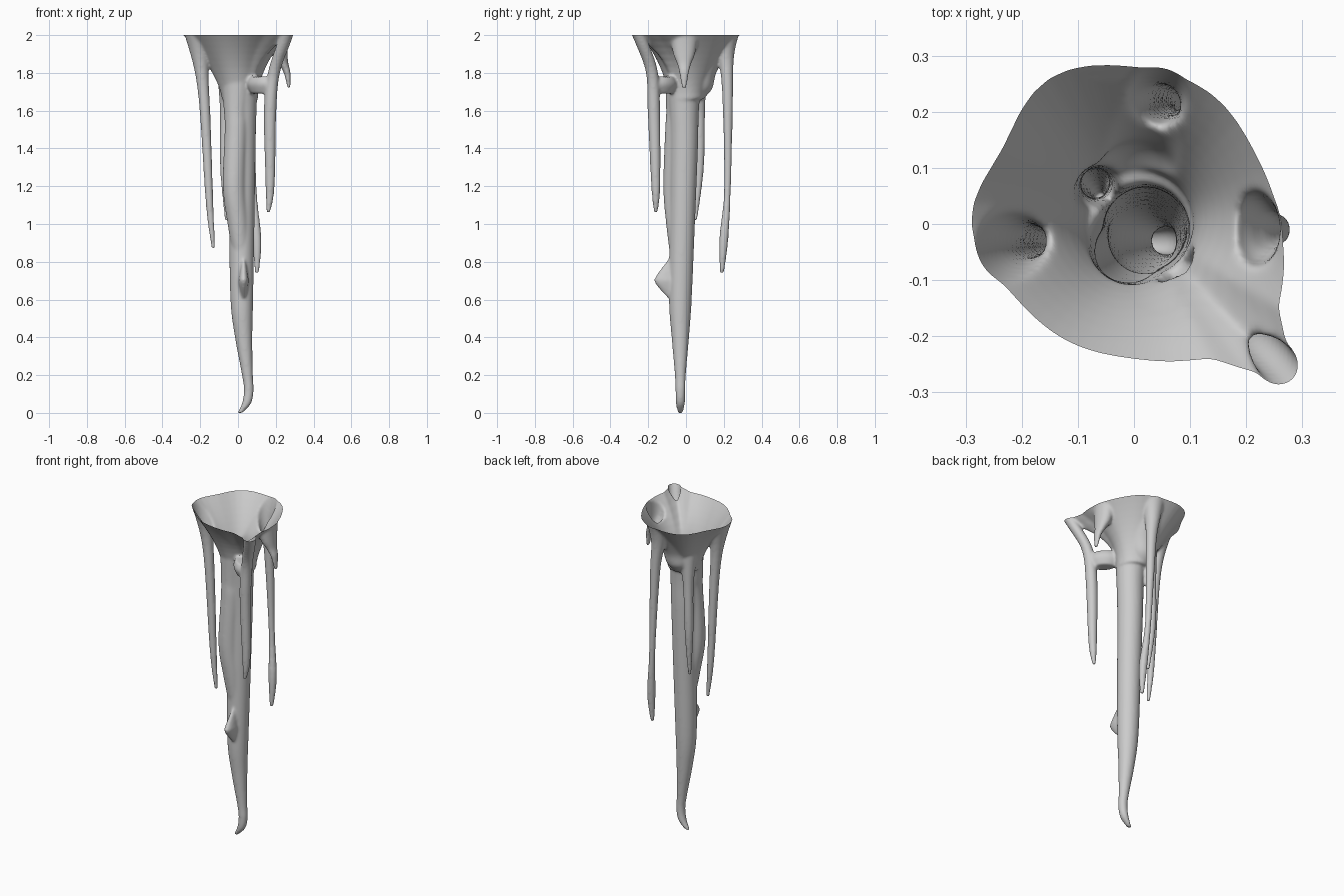
import bpy
import bmesh
from math import sin, cos, tau, radians
from mathutils import Vector

cube = bpy.data.objects.get("Cube")
if cube:
    bpy.data.objects.remove(cube, do_unlink=True)

SIDES = 48
STEPS = 6
RIM_HEIGHT = 2
NECK_HEIGHT = 1.66
NECK_RADIUS = .095
SPIKE_ANGLE = radians(-45)
bm = bmesh.new()


def spline_point(a, b, c, d, t):
    """Smooth blend from b to c, guided by the neighbours a and d."""
    return b + (c - a + (a * 2 - b * 5 + c * 4 - d
                         + (b * 3 - a - c * 3 + d) * t) * t) * t / 2


def loft(rings):
    """Skin a stack of equal-length point rings and cap both ends."""
    loops = [[bm.verts.new(point) for point in ring] for ring in rings]
    for upper, lower in zip(loops, loops[1:]):
        for i in range(SIDES):
            j = (i + 1) % SIDES
            bm.faces.new((upper[i], upper[j], lower[j], lower[i]))
    bm.faces.new(loops[0])
    bm.faces.new(loops[-1])


def ellipse(centre, long_radius, short_radius, turn):
    ring = []
    for i in range(SIDES):
        angle = tau * i / SIDES
        u = long_radius * cos(angle)
        v = short_radius * sin(angle)
        ring.append(centre + Vector((u * cos(turn) - v * sin(turn),
                                     u * sin(turn) + v * cos(turn), 0)))
    return ring


def strand(stations, flare=0, flat=1, turn=0):
    """Hang a tapered strand through stations of x, y, z and radius.

    It widens by the flare factor towards the rim height."""
    keys = [Vector(station) for station in stations]
    keys = [keys[0]] + keys + [keys[-1]]
    path = [spline_point(*keys[k:k + 4], step / STEPS)
            for k in range(len(keys) - 3) for step in range(STEPS)]
    path.append(keys[-1])
    rings = []
    for point in path:
        rise = max(0, (point.z - NECK_HEIGHT) / (RIM_HEIGHT - NECK_HEIGHT))
        radius = point.w * (1 + flare * rise ** 3)
        rings.append(ellipse(point.xyz, radius, radius * flat, radians(turn)))
    loft(rings)


def rim_radius(angle):
    """Uneven rim from evenly spaced radii, plus a narrow spike."""
    radii = [.26, .25, .27, .28, .3, .27, .29, .25, .24, .24, .27, .29]
    count = len(radii)
    position = angle / tau * count
    k = int(position)
    near = [radii[(k + offset) % count] for offset in (-1, 0, 1, 2)]
    spike = .1 * max(0, cos(angle - SPIKE_ANGLE)) ** 80
    return spline_point(*near, position - k) + spike


# Flared funnel: the uneven rim narrows into a round neck,
# cutting in deeper below the spike
funnel = []
for level in range(13):
    rise = 1.2 - level / 10
    ring = []
    for i in range(SIDES):
        angle = tau * i / SIDES
        undercut = max(0, cos(angle - SPIKE_ANGLE)) ** 4
        blend = max(0, rise) ** (1.6 + undercut)
        radius = NECK_RADIUS + (rim_radius(angle) - NECK_RADIUS) * blend
        height = NECK_HEIGHT + (RIM_HEIGHT - NECK_HEIGHT) * rise
        ring.append(Vector((radius * cos(angle) + .01 * (1 - rise),
                            radius * sin(angle), height)))
    funnel.append(ring)
loft(funnel)

# Bulge on the back of the neck
strand([(.01, .12, 1.92, .1), (.01, .08, 1.8, .08), (0, .07, 1.72, .07),
        (0, .06, 1.67, .04)])

# Main column with a curled tip
strand([(.01, -.01, 1.8, .095), (.02, -.01, 1.6, .078),
        (.02, -.01, 1.4, .073), (.02, -.02, 1, .067), (.02, -.03, .6, .06),
        (.03, -.03, .4, .046), (.05, -.03, .2, .029),
        (.057, -.03, .12, .026), (.045, -.03, .05, .024),
        (.01, -.03, 0, .014)])

# Ridge running down the side of the column
strand([(0, -.02, 1.8, .09), (-.01, -.04, 1.6, .065), (-.01, -.05, 1.5, .06),
        (-.02, -.06, 1.2, .06), (0, -.05, 1, .055),
        (.02, -.04, .8, .04)])

# Small knob on the front of the column
strand([(.03, -.07, .82, .02), (.03, -.1, .73, .055),
        (.03, -.1, .69, .065), (.03, -.07, .61, .03)], flat=.4, turn=90)

# Right drip
strand([(-.2, -.03, 2.06, .03), (-.2, -.03, 1.9, .034),
        (-.175, -.03, 1.6, .028), (-.15, -.03, 1.1, .02),
        (-.13, -.03, .87, .01)], flare=1.5)

# Front left strut, running from the rim spike down into a drip
strand([(.28, -.28, 2.06, .035), (.24, -.23, 1.95, .035),
        (.19, -.18, 1.8, .032), (.17, -.17, 1.6, .033),
        (.17, -.16, 1.2, .024), (.16, -.16, 1.06, .01)])

# Bridge joining the strut to the neck
strand([(.12, -.12, 1.69, .06), (.12, -.12, 1.74, .09),
        (.12, -.12, 1.78, .07)], flat=.6, turn=-45)

# Back drip with a swollen end
strand([(.04, .21, 2.06, .035), (.04, .21, 1.9, .034), (.06, .22, 1.7, .029),
        (.08, .22, 1.2, .018), (.1, .2, .92, .024),
        (.1, .19, .74, .011)], flare=1)

# Inner back drip
strand([(-.05, .05, 1.8, .06), (-.065, .07, 1.6, .031),
        (-.07, .07, 1.3, .025), (-.06, .05, 1.02, .01)])

# Short hook on the left side
strand([(.2, -.01, 2.06, .05), (.22, -.01, 1.91, .05), (.24, -.01, 1.85, .035),
        (.26, -.01, 1.8, .025), (.27, -.01, 1.72, .012)],
       flare=.5, flat=.7, turn=90)

bmesh.ops.recalc_face_normals(bm, faces=bm.faces)
mesh = bpy.data.meshes.new("stalactite")
bm.to_mesh(mesh)
bm.free()
stalactite = bpy.data.objects.new("stalactite", mesh)
bpy.context.collection.objects.link(stalactite)

# Melt the parts into one skin
remesh = stalactite.modifiers.new("merge", 'REMESH')
remesh.mode = 'VOXEL'
remesh.voxel_size = .007
soften = stalactite.modifiers.new("soften", 'SMOOTH')
soften.factor = .5
soften.iterations = 10
graph = bpy.context.evaluated_depsgraph_get()
skin = bpy.data.meshes.new_from_object(stalactite.evaluated_get(graph))
stalactite.modifiers.clear()
stalactite.data = skin

# Slice the top off, leaving a hollow open shell
bm = bmesh.new()
bm.from_mesh(skin)
bmesh.ops.bisect_plane(bm, geom=bm.verts[:] + bm.edges[:] + bm.faces[:],
                       plane_co=(0, 0, RIM_HEIGHT), plane_no=(0, 0, 1),
                       clear_outer=True)
for face in bm.faces:
    face.smooth = True
bm.to_mesh(skin)
bm.free()

# Pale grey stone
stone = bpy.data.materials.new("pale_stone")
stone.use_nodes = True
colour = (.6, .6, .6, 1)
stone.diffuse_color = colour
shader = stone.node_tree.nodes["Principled BSDF"]
shader.inputs["Base Color"].default_value = colour
skin.materials.clear()
skin.materials.append(stone)
